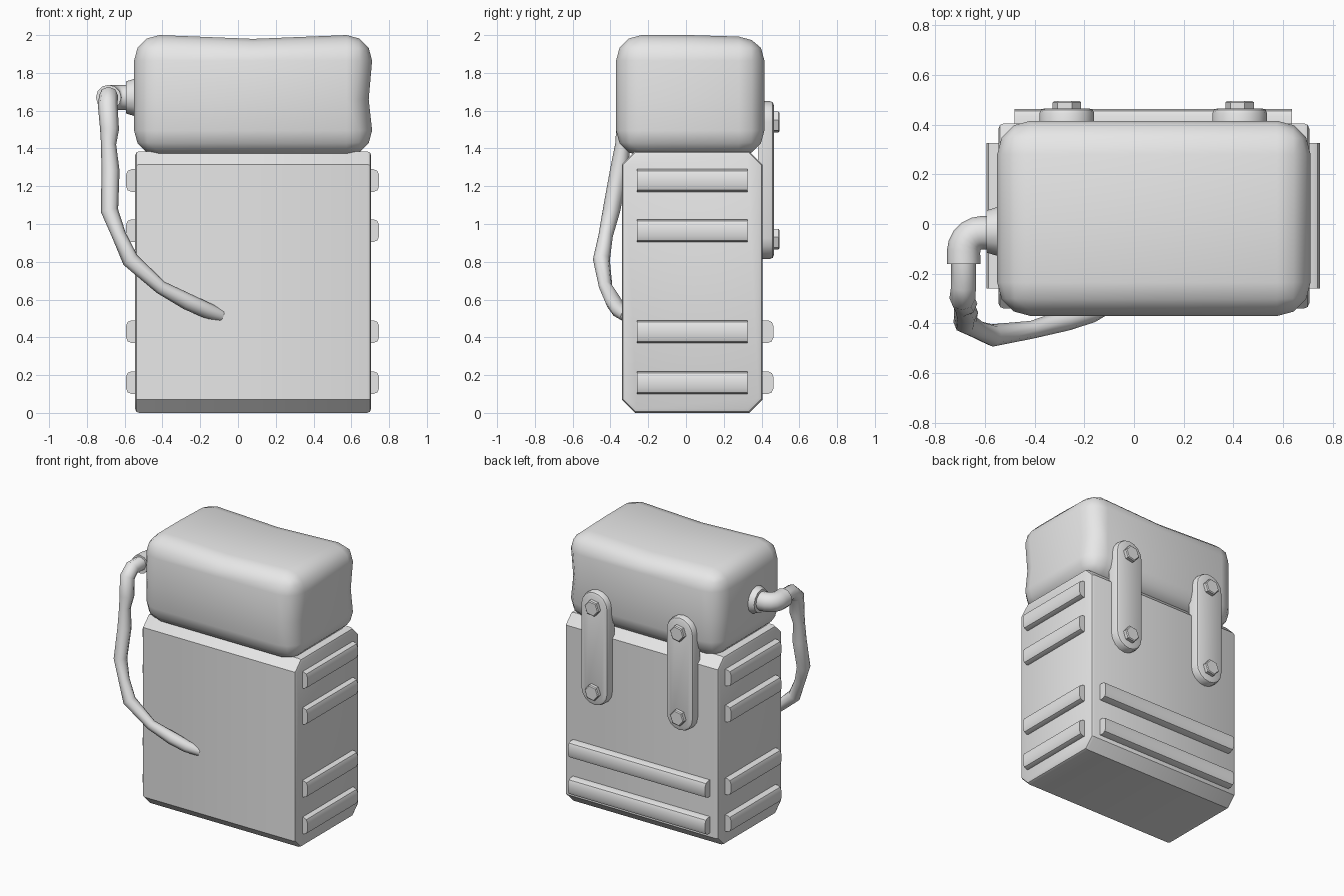
import bpy, bmesh, math
from mathutils import Vector, Matrix

if "Cube" in bpy.data.objects:
    bpy.data.objects.remove(bpy.data.objects["Cube"])

grey = bpy.data.materials.new("plain_grey")
grey.diffuse_color = (0.8, 0.8, 0.8, 1)
grey.use_nodes = True
grey.node_tree.nodes["Principled BSDF"].inputs["Base Color"].default_value = grey.diffuse_color


def finish(bm, name, angle=35):
    """Turn a bmesh into a grey object with smooth shading by angle."""
    bmesh.ops.recalc_face_normals(bm, faces=bm.faces)
    me = bpy.data.meshes.new(name)
    bm.to_mesh(me)
    bm.free()
    ob = bpy.data.objects.new(name, me)
    bpy.context.collection.objects.link(ob)
    me.materials.append(grey)
    shade(ob, angle)
    return ob


def shade(ob, angle):
    bpy.ops.object.select_all(action='DESELECT')
    ob.select_set(True)
    bpy.context.view_layer.objects.active = ob
    bpy.ops.object.shade_smooth_by_angle(angle=math.radians(angle))


def box(lo, hi):
    bm = bmesh.new()
    bmesh.ops.create_cube(bm, size=1)
    for v in bm.verts:
        v.co = Vector([(a + b) / 2 + c * (b - a) for a, b, c in zip(lo, hi, v.co)])
    return bm


def along(e, axis):
    d = e.verts[1].co - e.verts[0].co
    return abs(d[axis]) > 0.99 * d.length


def bevel(bm, edges, width, segments):
    bmesh.ops.bevel(bm, geom=edges, offset=width, segments=segments,
                    profile=0.5, affect='EDGES', clamp_overlap=True)


def cylinder(name, r1, r2, depth, sides, axis, centre, turn=0.0, soft=0.0):
    """Cone or cylinder pointing along the given axis."""
    bm = bmesh.new()
    bmesh.ops.create_cone(bm, cap_ends=True, segments=sides, radius1=r1, radius2=r2,
                          depth=depth, matrix=Matrix.Rotation(turn, 4, 'Z'))
    if soft:
        bevel(bm, [e for e in bm.edges if all(v.co.z > 0 for v in e.verts)], soft, 1)
    rot = Vector(axis).to_track_quat('Z', 'Y').to_matrix().to_4x4()
    bm.transform(Matrix.Translation(centre) @ rot)
    return finish(bm, name)


def tube(name, points, radii, resolution, angle):
    """Pipe swept along a path, with a radius for each point."""
    cu = bpy.data.curves.new(name, 'CURVE')
    cu.dimensions = '3D'
    cu.bevel_depth = 1
    cu.bevel_resolution = resolution
    cu.use_fill_caps = True
    sp = cu.splines.new('POLY')
    sp.points.add(len(points) - 1)
    for p, co, r in zip(sp.points, points, radii):
        p.co = (*co, 1)
        p.radius = r
    ob = bpy.data.objects.new(name, cu)
    bpy.context.collection.objects.link(ob)
    cu.materials.append(grey)
    bpy.ops.object.select_all(action='DESELECT')
    ob.select_set(True)
    bpy.context.view_layer.objects.active = ob
    bpy.ops.object.convert(target='MESH')
    shade(bpy.context.object, angle)


# Lower case: wide chamfers across the width, small rounding at the ends
bm = box((-0.545, -0.34, 0.0), (0.705, 0.405, 1.385))
bevel(bm, [e for e in bm.edges if along(e, 0)], 0.07, 1)
bevel(bm, [e for e in bm.edges if abs(e.verts[0].co.x - e.verts[1].co.x) < 1e-4], 0.022, 2)
finish(bm, "lower_case", 40)

# Soft upper pack with sagging top and slightly hollow right side
bm = box((-0.55, -0.37, 1.36), (0.71, 0.415, 2.0))
bevel(bm, list(bm.edges), 0.135, 3)
for co, no in (((0.08, 0, 0), (1, 0, 0)), ((0, 0, 1.66), (0, 0, 1)), ((0, 0.02, 0), (0, 1, 0))):
    bmesh.ops.bisect_plane(bm, geom=bm.verts[:] + bm.edges[:] + bm.faces[:],
                           plane_co=co, plane_no=no)
for v in bm.verts:
    x, y, z = v.co
    if z > 1.9 and abs(x - 0.08) < 0.01:
        v.co.z -= 0.02
    if x > 0.6 and abs(z - 1.66) < 0.01:
        v.co.x -= 0.018
    if z > 1.95 and y > 0.2:
        v.co.z -= 0.008
finish(bm, "upper_pack", 60)


def rib(name, lo, hi, long_axis, out_axis, side):
    """Bar with its two outer long edges chamfered."""
    bm = box(lo, hi)
    outer = hi[out_axis] if side > 0 else lo[out_axis]
    bevel(bm, [e for e in bm.edges if along(e, long_axis)
               and abs(e.verts[0].co[out_axis] - outer) < 1e-4], 0.03, 2)
    finish(bm, name)


# Side ribs, four on each side, and two back ribs
for z in (0.16, 0.43, 0.965, 1.23):
    rib("right_rib", (0.68, -0.26, z - 0.06), (0.747, 0.325, z + 0.06), 1, 0, 1)
    rib("left_rib", (-0.593, -0.26, z - 0.06), (-0.52, 0.325, z + 0.06), 1, 0, -1)
for z in (0.16, 0.43):
    rib("back_rib", (-0.48, 0.38, z - 0.06), (0.635, 0.463, z + 0.06), 0, 1, 1)

# Back straps with rounded ends and hex bolts
for x in (-0.27, 0.425):
    bm = bmesh.new()
    ring = []
    for i in range(18):
        end = i // 9
        a = math.pi * ((i % 9) / 8 + end)
        zc = 0.925 if end else 1.54
        ring.append(bm.verts.new((x + 0.11 * math.cos(a), 0.38, zc + 0.11 * math.sin(a))))
    base = bm.faces.new(ring)
    new = bmesh.ops.extrude_face_region(bm, geom=[base])['geom']
    top = [v for v in new if isinstance(v, bmesh.types.BMVert)]
    bmesh.ops.translate(bm, verts=top, vec=(0, 0.085, 0))
    bevel(bm, [e for e in bm.edges if all(v.co.y > 0.46 for v in e.verts)], 0.02, 2)
    finish(bm, "back_strap", 40)
    for z in (0.92, 1.54):
        cylinder("strap_bolt", 0.058, 0.058, 0.05, 6, (0, 1, 0), (x, 0.47, z),
                 math.radians(20), 0.006)

# Hose fitting on the left side: flared collar and elbow
cylinder("hose_collar", 0.108, 0.085, 0.075, 12, (-1, 0, 0), (-0.555, -0.03, 1.67))
elbow = [(-0.55, -0.035, 1.67), (-0.61, -0.035, 1.67)]
for i in range(1, 6):
    a = math.radians(i * 18)
    elbow.append((-0.61 - 0.075 * math.sin(a), -0.11 + 0.075 * math.cos(a), 1.67))
elbow.append((-0.685, -0.16, 1.67))
tube("hose_elbow", elbow, [0.067] * len(elbow), 4, 45)

# Sagging hose that curls round to the front face
hose = [(-0.685, -0.12, 1.675), (-0.685, -0.25, 1.68), (-0.69, -0.30, 1.63),
        (-0.68, -0.32, 1.5), (-0.685, -0.335, 1.42), (-0.675, -0.355, 1.28),
        (-0.68, -0.395, 1.07), (-0.63, -0.425, 0.94), (-0.57, -0.448, 0.81),
        (-0.41, -0.425, 0.665), (-0.27, -0.385, 0.59), (-0.17, -0.355, 0.545),
        (-0.09, -0.315, 0.515)]
width = [0.05, 0.05, 0.052, 0.05, 0.04, 0.048, 0.046, 0.038, 0.045, 0.036, 0.044, 0.042, 0.035]
tube("hose", hose, width, 2, 50)
